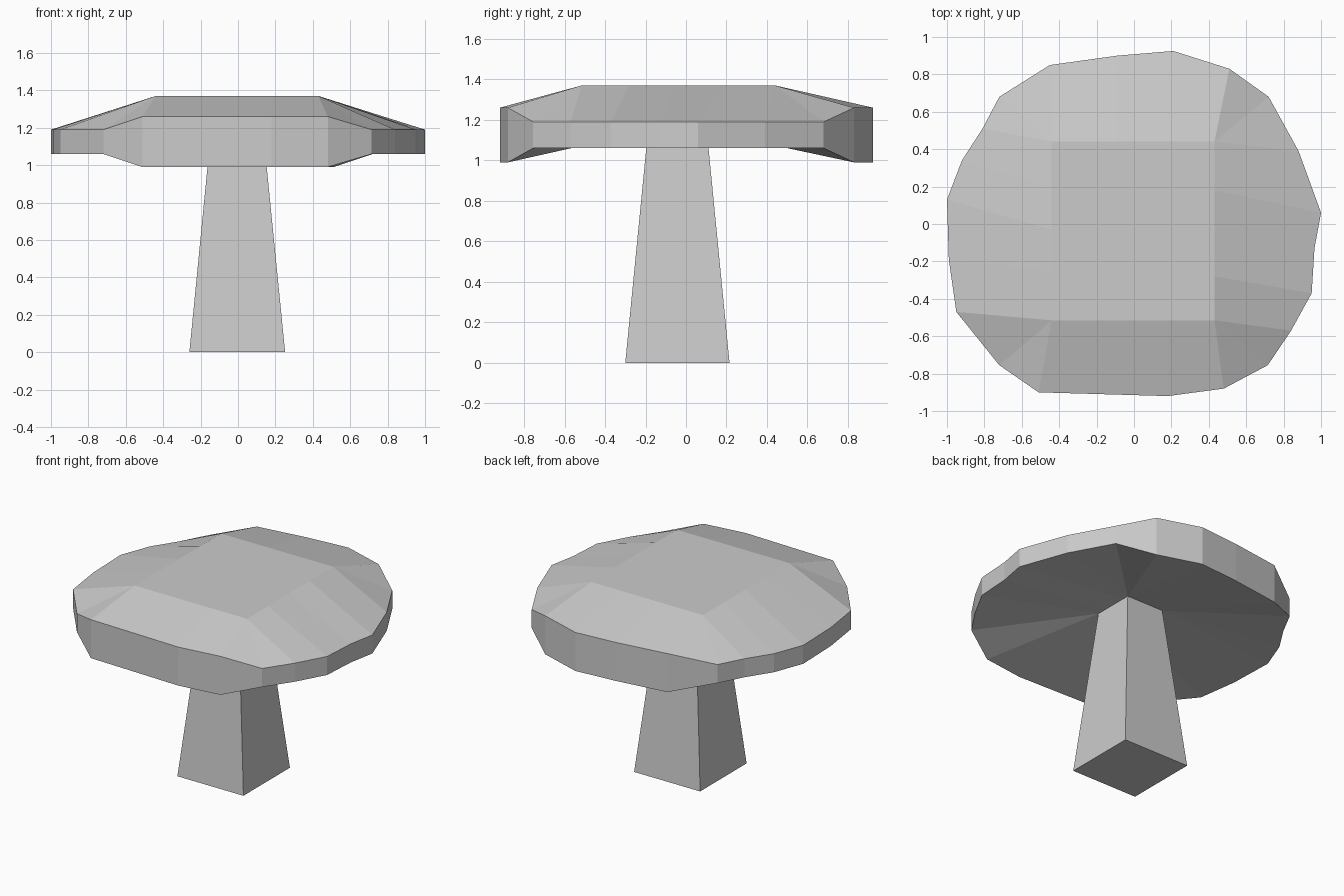
import bpy, bmesh

if "Cube" in bpy.data.objects:
    bpy.data.objects.remove(bpy.data.objects["Cube"])

# Rim outline seen from above, counterclockwise: x, y, and the y where the
# matching crease meets the flat plateau on top
RIM = [
    (1.00, 0.06, 0.18), (0.88, 0.39, 0.44), (0.72, 0.68, 0.44),
    (0.51, 0.83, 0.44), (0.21, 0.925, 0.44), (-0.09, 0.90, 0.44),
    (-0.45, 0.85, 0.44), (-0.72, 0.68, 0.44), (-0.81, 0.51, 0.44),
    (-0.92, 0.34, 0.20), (-1.00, 0.13, -0.03), (-0.99, -0.19, -0.25),
    (-0.95, -0.47, -0.515), (-0.72, -0.755, -0.515), (-0.51, -0.90, -0.515),
    (0.18, -0.92, -0.515), (0.48, -0.88, -0.515), (0.715, -0.755, -0.515),
    (0.84, -0.57, -0.515), (0.95, -0.37, -0.28), (0.965, -0.13, -0.05),
]
STEM_TOP = (-0.148, 0.138, -0.188, 0.103)     # x min, x max, y min, y max
STEM_BASE = (-0.26, 0.252, -0.30, 0.215)
STEM_HEIGHT = 1.145


def clamp(v, lo, hi):
    return max(lo, min(hi, v))


def loft(name, rings, cap_start=False, cap_end=False):
    """Join equal-length rings of points with flat faces."""
    bm = bmesh.new()
    rows = [[bm.verts.new(p) for p in ring] for ring in rings]
    n = len(rows[0])
    for a, b in zip(rows, rows[1:]):
        for i in range(n):
            j = (i + 1) % n
            bm.faces.new((a[i], a[j], b[j], b[i]))
    if cap_start:
        bm.faces.new(rows[0][::-1])
    if cap_end:
        bm.faces.new(rows[-1])
    # Points that share a corner collapse into fans
    bmesh.ops.remove_doubles(bm, verts=bm.verts, dist=0.0005)
    bmesh.ops.recalc_face_normals(bm, faces=bm.faces)
    mesh = bpy.data.meshes.new(name)
    bm.to_mesh(mesh)
    bm.free()
    obj = bpy.data.objects.new(name, mesh)
    bpy.context.collection.objects.link(obj)
    return obj


def rectangle(box, z):
    x0, x1, y0, y1 = box
    return [(x0, y0, z), (x1, y0, z), (x1, y1, z), (x0, y1, z)]


# Cap: underside, thick rim that is deeper at front and back, flat plateau
under, low, high, plateau = [], [], [], []
x0, x1, y0, y1 = STEM_TOP
for x, y, crease_y in RIM:
    deep = abs(x) < 0.6
    under.append((clamp(x, x0, x1), clamp(y, y0, y1), STEM_HEIGHT))
    low.append((x, y, 0.99 if deep else 1.06))
    high.append((x, y, 1.26 if deep else 1.19))
    plateau.append((clamp(x, -0.44, 0.43), crease_y, 1.37))
loft("mushroom_cap", [under, low, high, plateau], cap_end=True)

# Stem: tapered square post meeting the underside of the cap
loft("mushroom_stem",
     [rectangle(STEM_BASE, 0), rectangle(STEM_TOP, STEM_HEIGHT)],
     cap_start=True)
